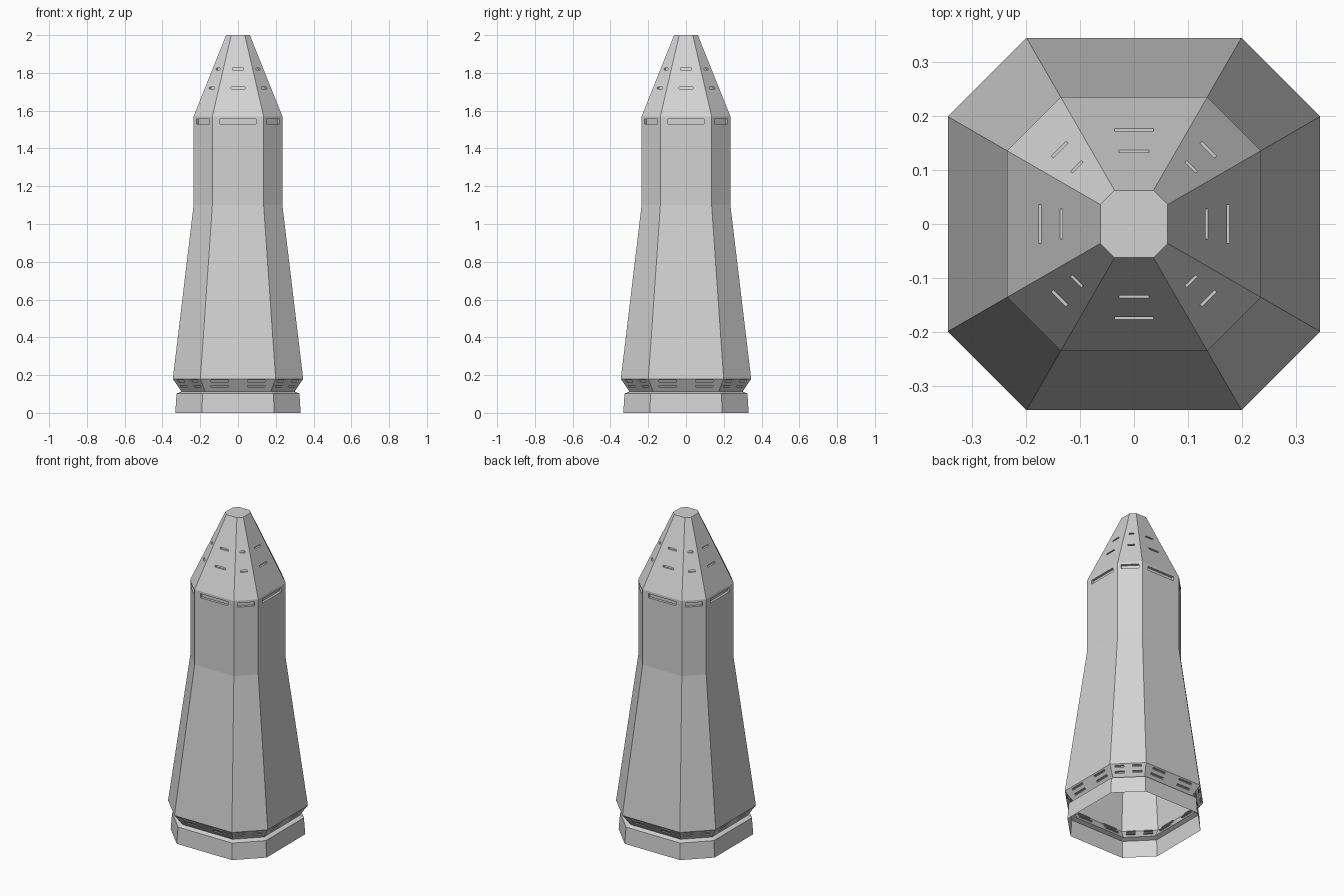
import bpy, bmesh
from math import radians, cos, sin
from mathutils import Vector

cube = bpy.data.objects.get("Cube")
if cube:
    bpy.data.objects.remove(cube, do_unlink=True)

# Single hull colour
grey = bpy.data.materials.new("hull_grey")
grey.use_nodes = True
colour = (0.65, 0.65, 0.65, 1)
grey.diffuse_color = colour
grey.node_tree.nodes["Principled BSDF"].inputs["Base Color"].default_value = colour

# Hull profile from the foot ring to the tip: (distance of wide faces, height)
PROFILE = [(0.332, 0), (0.325, 0.103), (0.30, 0.113), (0.345, 0.18),
           (0.235, 1.1), (0.235, 1.57), (0.0625, 2.0)]
UNDERCUT, UPPER_WALL, NOSE = 2, 4, 5

# Slots: band, bottom, top, wide face (centres, half length), narrow face, depth
pair = lambda c: (-c, c)
SLOTS = [
    (UNDERCUT, 0.137, 0.146, (pair(0.097), 0.046), (pair(0.05), 0.026), 0.012),
    (UNDERCUT, 0.164, 0.173, (pair(0.097), 0.046), (pair(0.05), 0.026), 0.012),
    (UPPER_WALL, 1.53, 1.555, ((0,), 0.095), ((0,), 0.05), 0.015),
    (NOSE, 1.715, 1.726, ((0,), 0.036), ((0,), 0.019), 0.012),
    (NOSE, 1.815, 1.825, ((0,), 0.028), ((0,), 0.014), 0.012),
]


def ring(bm, apothem, z):
    """Octagon with four wide and four narrow sides."""
    radius = apothem / cos(radians(30))
    angles = [radians(90 * q + s) for q in range(4) for s in (-30, 30)]
    return [bm.verts.new((radius * cos(a), radius * sin(a), z)) for a in angles]


def cut(bm, faces, point, normal):
    geom = set(faces)
    for f in faces:
        geom.update(f.edges)
        geom.update(f.verts)
    bmesh.ops.bisect_plane(bm, geom=list(geom), dist=1e-6,
                           plane_co=point, plane_no=normal)


bm = bmesh.new()
facet_id = bm.faces.layers.int.new("facet")

# Shell of flat facets, open underneath
rings = [ring(bm, a, z) for a, z in PROFILE]
for band, (low, high) in enumerate(zip(rings, rings[1:])):
    for k in range(8):
        n = (k + 1) % 8
        face = bm.faces.new((low[k], low[n], high[n], high[k]))
        face[facet_id] = band * 8 + k + 1
bm.faces.new(rings[-1])

# Score the slot outlines into each facet
pockets = []
for band, z0, z1, wide, narrow, depth in SLOTS:
    for k in range(8):
        out = Vector((cos(radians(45 * k)), sin(radians(45 * k)), 0))
        side = Vector((-out.y, out.x, 0))
        ident = band * 8 + k + 1
        centres, half = narrow if k % 2 else wide
        planes = [(Vector((0, 0, z)), Vector((0, 0, 1))) for z in (z0, z1)]
        planes += [(side * (c + s), side) for c in centres for s in (-half, half)]
        for point, normal in planes:
            cut(bm, [f for f in bm.faces if f[facet_id] == ident], point, normal)
        pockets += [(ident, z0, z1, c, half, out, side, depth) for c in centres]

# Sink the slots level into the hull
regions = []
for ident, z0, z1, c, half, out, side, depth in pockets:
    inside = []
    for f in bm.faces:
        if f[facet_id] == ident:
            mid = f.calc_center_median()
            if z0 < mid.z < z1 and abs(mid.dot(side) - c) < half:
                inside.append(f)
    regions.append((inside, out * -depth))
for inside, move in regions:
    made = bmesh.ops.extrude_face_region(bm, geom=inside)["geom"]
    bmesh.ops.translate(bm, vec=move,
                        verts=[v for v in made if isinstance(v, bmesh.types.BMVert)])
    left = [f for f in inside if f.is_valid]
    if left:
        bmesh.ops.delete(bm, geom=left, context='FACES')

bmesh.ops.recalc_face_normals(bm, faces=bm.faces[:])
mesh = bpy.data.meshes.new("tower_hull")
bm.to_mesh(mesh)
bm.free()
mesh.materials.append(grey)
hull = bpy.data.objects.new("tower_hull", mesh)
bpy.context.collection.objects.link(hull)
